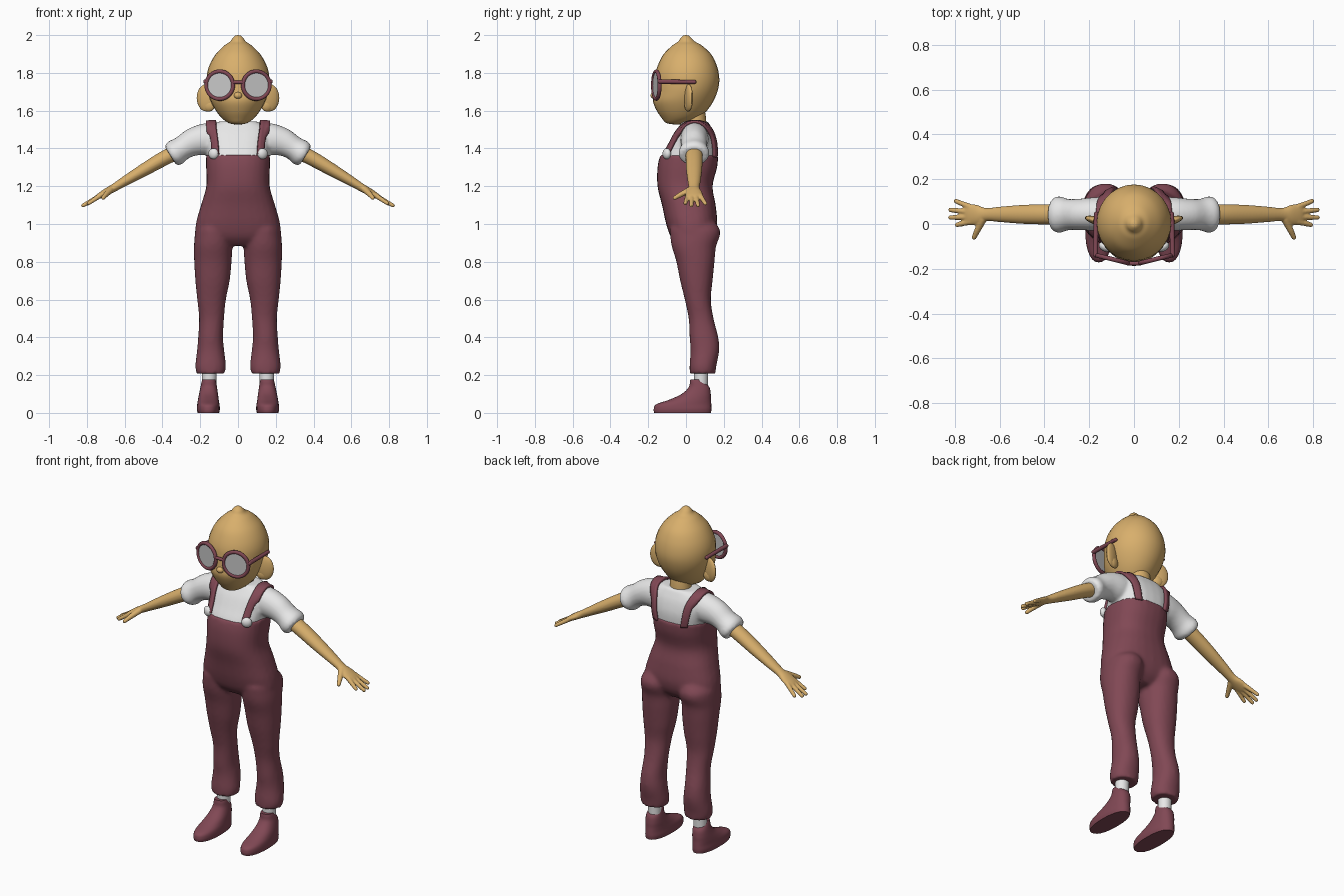
import bpy, bmesh, math
from mathutils import Vector, Matrix

if "Cube" in bpy.data.objects:
    bpy.data.objects.remove(bpy.data.objects["Cube"])


def material(name, rgb):
    m = bpy.data.materials.new(name)
    m.diffuse_color = (*rgb, 1)
    m.use_nodes = True
    m.node_tree.nodes["Principled BSDF"].inputs["Base Color"].default_value = m.diffuse_color
    return m


SKIN = material("tan_skin", (0.69, 0.43, 0.15))
MAROON = material("maroon_cloth", (0.22, 0.065, 0.09))
WHITE = material("white_cloth", (0.80, 0.80, 0.80))
LENS = material("grey_lens", (0.57, 0.57, 0.57))


def spline(rows, steps=5):
    """Catmull-Rom interpolation of parameter rows."""
    rows = [Vector(r) for r in rows]
    out = []
    for i in range(len(rows) - 1):
        a, b, c, d = (rows[max(i - 1, 0)], rows[i], rows[i + 1], rows[min(i + 2, len(rows) - 1)])
        for k in range(steps):
            t = k / steps
            out.append(0.5 * (2 * b + (c - a) * t + (2 * a - 5 * b + 4 * c - d) * t * t
                              + (3 * b - a - 3 * c + d) * t ** 3))
    return out + [rows[-1]]


def loft(bm, rows, s=1, n=2.0, sides=28):
    """Skin of rounded rings: x, y, z, half width, half depth, optional tilt in degrees."""
    rows = [tuple(r) + (0,) * (6 - len(r)) for r in rows]
    rings = []
    for x, y, z, ru, rv, tilt in spline(rows):
        t = math.radians(tilt)
        ring = []
        for k in range(sides):
            a = 2 * math.pi * k / sides
            c, d = math.cos(a), math.sin(a)
            u = math.copysign(abs(c) ** (2 / n), c) * max(ru, 0.001)
            v = math.copysign(abs(d) ** (2 / n), d) * max(rv, 0.001)
            ring.append(bm.verts.new((s * (x + u * math.cos(t)), y + v, z + u * math.sin(t))))
        rings.append(ring)
    for p, q in zip(rings, rings[1:]):
        for k in range(sides):
            j = (k + 1) % sides
            bm.faces.new((p[k], p[j], q[j], q[k]))
    bm.faces.new(rings[0])
    bm.faces.new(rings[-1])


def ball(bm, centre, radii, yaw=0):
    m = Matrix.Translation(centre) @ Matrix.Rotation(yaw, 4, 'Z') @ Matrix.Diagonal((*radii, 1))
    bmesh.ops.create_uvsphere(bm, u_segments=20, v_segments=12, radius=1, matrix=m)


def rod(bm, a, b, r1, r2):
    """Tapered round rod with ball ends."""
    a, b = Vector(a), Vector(b)
    d = b - a
    m = Matrix.Translation((a + b) / 2) @ d.to_track_quat('Z', 'Y').to_matrix().to_4x4()
    bmesh.ops.create_cone(bm, cap_ends=True, segments=12, radius1=r1, radius2=r2, depth=d.length, matrix=m)
    ball(bm, a, (r1,) * 3)
    ball(bm, b, (r2,) * 3)


def finish(name, bm, mat, voxel=0, smooth=4):
    bmesh.ops.recalc_face_normals(bm, faces=bm.faces)
    me = bpy.data.meshes.new(name)
    bm.to_mesh(me)
    bm.free()
    me.materials.append(mat)
    ob = bpy.data.objects.new(name, me)
    bpy.context.collection.objects.link(ob)
    bpy.ops.object.select_all(action='DESELECT')
    ob.select_set(True)
    bpy.context.view_layer.objects.active = ob
    bpy.ops.object.shade_smooth_by_angle(angle=math.radians(45))
    if voxel:
        r = ob.modifiers.new("fuse", 'REMESH')
        r.mode = 'VOXEL'
        r.voxel_size = voxel
        r.use_smooth_shade = True
        f = ob.modifiers.new("soften", 'SMOOTH')
        f.iterations = smooth
    return ob


# Head with pointed crown, nose and neck
bm = bmesh.new()
loft(bm, [(0, -.05, 1.528, .02, .02), (0, -.05, 1.535, .05, .055), (0, -.03, 1.56, .085, .098),
          (0, -.022, 1.60, .117, .133), (0, -.015, 1.65, .144, .16), (0, -.002, 1.70, .16, .168),
          (0, .005, 1.75, .166, .171), (0, .006, 1.80, .163, .167), (0, .007, 1.85, .147, .152),
          (0, .007, 1.90, .117, .125), (0, .006, 1.945, .072, .078), (0, .003, 1.965, .043, .046),
          (0, 0, 1.985, .028, .028), (0, 0, 1.997, .014, .014), (0, 0, 2.0, 0, 0)])
finish("head", bm, SKIN)
bm = bmesh.new()
ball(bm, (0, -.168, 1.68), (.022, .02, .018))
finish("nose", bm, SKIN)
bm = bmesh.new()
loft(bm, [(0, .05, 1.48, .066, .06), (0, .05, 1.56, .06, .056), (0, .04, 1.62, .06, .056)])
finish("neck", bm, SKIN)

# Ears
bm = bmesh.new()
for s in (1, -1):
    ball(bm, (s * .168, .014, 1.668), (.053, .018, .072), s * .3)
    ball(bm, (s * .155, .012, 1.63), (.035, .018, .035), s * .3)
finish("ears", bm, SKIN)

# Overalls: torso and both trouser legs fused
bm = bmesh.new()
loft(bm, [(0, .033, .885, .10, .07), (0, .033, .93, .215, .112), (0, .03, 1.0, .223, .135),
          (0, .015, 1.1, .196, .142), (0, -.005, 1.2, .168, .146), (0, .007, 1.3, .169, .158),
          (0, .017, 1.365, .170, .154)], n=2.4)
for s in (1, -1):
    loft(bm, [(.145, .088, .208, .075, .068), (.145, .09, .25, .081, .071), (.145, .10, .33, .072, .076),
              (.145, .095, .40, .066, .076), (.14, .08, .50, .066, .066), (.14, .0625, .60, .076, .069),
              (.135, .055, .70, .091, .086), (.133, .05, .80, .099, .101), (.132, .042, .88, .101, .117),
              (.128, .048, .94, .101, .132), (.125, .045, .98, .095, .13), (.11, .035, 1.03, .07, .10)],
         s, n=2.15)
finish("overalls", bm, MAROON, .011)

# Shirt: chest and puffed short sleeves fused
bm = bmesh.new()
loft(bm, [(0, .007, 1.30, .155, .146), (0, .017, 1.36, .162, .146), (0, .033, 1.42, .167, .13),
          (0, .042, 1.48, .168, .106), (0, .047, 1.52, .145, .082), (0, .048, 1.543, .10, .068)], n=2.6)
for s in (1, -1):
    loft(bm, [(.06, .045, 1.455, .075, .065, 90), (.16, .045, 1.45, .085, .075, 86),
              (.24, .043, 1.433, .074, .07, 70), (.295, .042, 1.402, .064, .07, 60),
              (.335, .042, 1.375, .070, .082, 58), (.357, .042, 1.36, .058, .072, 58)], s)
shirt = finish("shirt", bm, WHITE, .010, 3)

# Shoulder straps hugging the shirt
for s, side in ((1, "left"), (-1, "right")):
    bm = bmesh.new()
    prev = None
    for p in spline([(.125, -.11, 1.37), (.132, -.08, 1.44), (.142, -.04, 1.51), (.147, .03, 1.56),
                     (.142, .10, 1.54), (.12, .15, 1.47), (.105, .172, 1.35)], 6):
        row = [bm.verts.new((s * (p.x + o), p.y, p.z)) for o in (-.025, -.008, .008, .025)]
        if prev:
            for k in range(3):
                bm.faces.new((prev[k], prev[k + 1], row[k + 1], row[k]))
        prev = row
    strap = finish(side + "_strap", bm, MAROON)
    w = strap.modifiers.new("hug", 'SHRINKWRAP')
    w.target = shirt
    w.wrap_method = 'NEAREST_SURFACEPOINT'
    w.wrap_mode = 'ABOVE_SURFACE'
    w.offset = .008
    t = strap.modifiers.new("thickness", 'SOLIDIFY')
    t.thickness = .014
    t.offset = 0

# Round bib buttons
bm = bmesh.new()
for s in (1, -1):
    ball(bm, (s * .13, -.102, 1.372), (.029, .02, .029), s * .5)
finish("bib_buttons", bm, WHITE)

# Bare arms with hands, four fingers and a thumb
for s, side in ((1, "left"), (-1, "right")):
    bm = bmesh.new()
    loft(bm, [(.29, .043, 1.40, .042, .045, 60), (.40, .043, 1.343, .039, .045, 61),
              (.50, .043, 1.285, .034, .042, 61), (.60, .043, 1.226, .026, .034, 61),
              (.66, .042, 1.19, .021, .029, 61), (.70, .041, 1.168, .019, .044, 61),
              (.735, .042, 1.148, .015, .047, 61), (.752, .042, 1.139, .010, .042, 61)], s)
    for y0, tip in ((.076, (.795, .102, 1.108)), (.053, (.819, .063, 1.099)),
                    (.031, (.820, .029, 1.098)), (.010, (.790, -.004, 1.110))):
        rod(bm, (s * .73, y0, 1.15), (s * tip[0], tip[1], tip[2]), .0135, .0105)
    rod(bm, (s * .675, .02, 1.18), (s * .70, -.03, 1.155), .018, .014)
    rod(bm, (s * .70, -.03, 1.155), (s * .714, -.06, 1.138), .014, .011)
    finish(side + "_arm", bm, SKIN, .005, 2)

# Socks and shoes
for s, side in ((1, "left"), (-1, "right")):
    bm = bmesh.new()
    loft(bm, [(.152, .08, .12, .036, .035), (.152, .08, .23, .039, .038)], s)
    finish(side + "_sock", bm, WHITE)
    bm = bmesh.new()
    loft(bm, [(.157, -.018, 0, .057, .150), (.157, -.018, .02, .061, .153), (.157, -.012, .045, .059, .146),
              (.157, .022, .07, .055, .110), (.156, .054, .10, .050, .077), (.155, .069, .135, .044, .055),
              (.154, .060, .165, .038, .039), (.154, .056, .177, .034, .033)], s, n=2.3)
    finish(side + "_shoe", bm, MAROON)

# Round glasses: rims, lenses, bridge and temples
for s, side in ((1, "left"), (-1, "right")):
    place = (Matrix.Translation((s * .097, -.157, 1.735)) @ Matrix.Rotation(s * .24, 4, 'Z')
             @ Matrix.Rotation(math.pi / 2, 4, 'X'))
    bpy.ops.mesh.primitive_torus_add(major_segments=40, minor_segments=10, major_radius=.073, minor_radius=.0105)
    rim = bpy.context.object
    rim.name = side + "_rim"
    rim.matrix_world = place
    rim.data.materials.append(MAROON)
    bpy.ops.object.shade_smooth()
    bm = bmesh.new()
    bmesh.ops.create_cone(bm, cap_ends=True, segments=40, radius1=.072, radius2=.072, depth=.008, matrix=place)
    finish(side + "_lens", bm, LENS)
    bm = bmesh.new()
    loft(bm, [(.171, -.135, 1.752, .014, .008, 90), (.171, -.134, 1.752, .014, .008, 90)], s)
    rod(bm, (s * .172, -.137, 1.754), (s * .169, .045, 1.752), .012, .010)
    finish(side + "_temple", bm, MAROON)
bm = bmesh.new()
rod(bm, (-.028, -.176, 1.75), (.028, -.176, 1.75), .009, .009)
finish("glasses_bridge", bm, MAROON)
